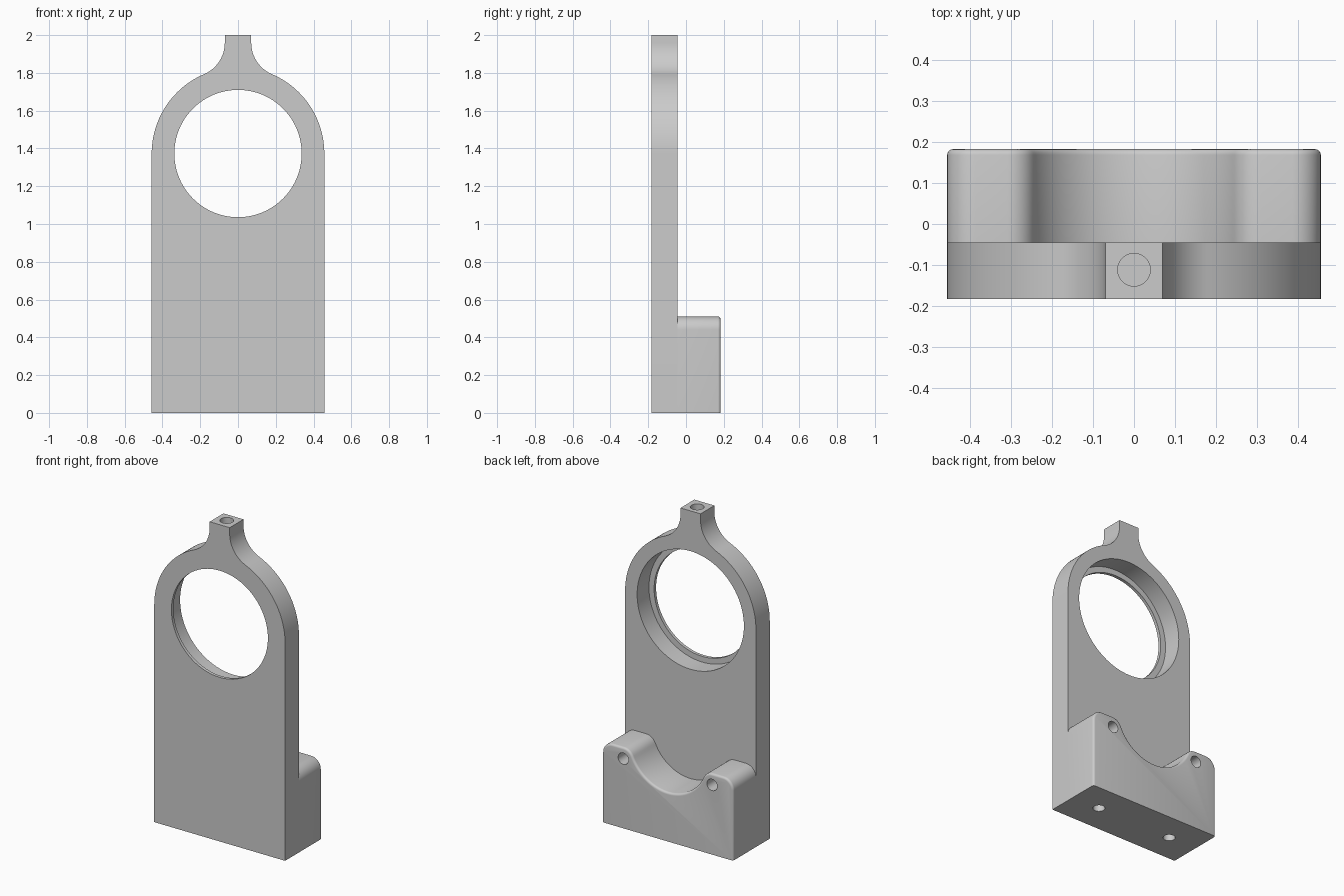
import bpy, bmesh
from math import acos, atan2, cos, sin, pi, radians
from mathutils import Vector

if "Cube" in bpy.data.objects:
    bpy.data.objects.remove(bpy.data.objects["Cube"], do_unlink=True)

# Overall dimensions
HALF_W = 0.457
FRONT, SEAT, BACK = -0.183, -0.045, 0.183
RING_Z = 1.373

grey = bpy.data.materials.new("plain_grey")
grey.use_nodes = True
grey.diffuse_color = (0.6, 0.6, 0.6, 1)
grey.node_tree.nodes["Principled BSDF"].inputs["Base Color"].default_value = (0.6, 0.6, 0.6, 1)


def arc(cx, cz, r, start, end, n):
    """Points along a circular arc in the xz plane."""
    angles = [start + (end - start) * i / n for i in range(n + 1)]
    return [(cx + r * cos(a), cz + r * sin(a)) for a in angles]


def mirrored(half):
    """Close a half profile with its reflection across x = 0."""
    return half + [(-x, z) for x, z in reversed(half) if x > 1e-6]


def extrude_profile(name, profile, y0, y1, round_back=0):
    bm = bmesh.new()
    face = bm.faces.new([bm.verts.new((x, y0, z)) for x, z in profile])
    moved = bmesh.ops.extrude_face_region(bm, geom=[face], use_keep_orig=True)["geom"]
    bmesh.ops.translate(bm, vec=(0, y1 - y0, 0),
                        verts=[g for g in moved if isinstance(g, bmesh.types.BMVert)])
    bmesh.ops.recalc_face_normals(bm, faces=bm.faces)
    if round_back:
        rim = [e for e in bm.edges
               if all(abs(v.co.y - y1) < 1e-5 for v in e.verts)
               and max(v.co.z for v in e.verts) > 1e-5]
        bmesh.ops.bevel(bm, geom=rim, offset=round_back, segments=4, profile=0.5,
                        affect='EDGES', clamp_overlap=False)
    mesh = bpy.data.meshes.new(name)
    bm.to_mesh(mesh)
    bm.free()
    mesh.materials.append(grey)
    obj = bpy.data.objects.new(name, mesh)
    bpy.context.collection.objects.link(obj)
    return obj


def drill(obj, start, end, radius, sides=32):
    """Cut a round hole running from start to end."""
    start, end = Vector(start), Vector(end)
    axis = end - start
    bpy.ops.mesh.primitive_cylinder_add(
        vertices=sides, radius=radius, depth=axis.length, location=(start + end) / 2,
        rotation=axis.to_track_quat('Z', 'Y').to_euler())
    cutter = bpy.context.object
    cutter.hide_render = True
    cutter.data.materials.append(grey)
    mod = obj.modifiers.new("hole", 'BOOLEAN')
    mod.operation, mod.solver, mod.object = 'DIFFERENCE', 'EXACT', cutter
    bpy.context.view_layer.objects.active = obj
    bpy.ops.object.modifier_apply(modifier=mod.name)
    bpy.data.objects.remove(cutter, do_unlink=True)


# Upright plate: straight sides, round head, filleted neck
neck, fillet = 0.07, 0.1815
fx = neck + fillet
tangent = acos(fx / (HALF_W + fillet))
fz = RING_Z + (HALF_W + fillet) * sin(tangent)
half = [(neck, 2.0)]
half += arc(fx, fz, fillet, pi, pi + tangent, 20)
half += arc(0, RING_Z, HALF_W, tangent, 0, 28)[1:]
half += [(HALF_W, 0)]
plate = extrude_profile("upright_plate", mirrored(half), FRONT, SEAT)

# Round opening with a thin front lip, and the blind hole in the neck
drill(plate, (0, FRONT - 0.1, RING_Z), (0, SEAT + 0.1, RING_Z), 0.337, 96)
drill(plate, (0, FRONT + 0.02, RING_Z), (0, SEAT + 0.1, RING_Z), 0.373, 96)
drill(plate, (0, -0.112, 2.1), (0, -0.112, 1.86), 0.04)

# Rear base block: two rounded shoulders around a saddle
sx, sz, sr = 0.31, 0.44, 0.07
saddle_z, saddle_r = 0.58, 0.27
slope = atan2(sz - saddle_z, sx)
half = arc(0, saddle_z, saddle_r, -pi / 2, slope, 24)
half += arc(sx, sz, sr, pi + slope, pi / 2, 8)[1:]
half += arc(HALF_W - sr, sz, sr, pi / 2, 0, 10)
half += [(HALF_W, 0)]
block = extrude_profile("base_block", mirrored(half), SEAT, BACK, round_back=0.014)

# Blind holes in the shoulders and in the underside
for side in (-1, 1):
    drill(block, (side * sx, BACK + 0.1, sz), (side * sx, BACK - 0.2, sz), 0.036)
    drill(block, (side * 0.263, 0, -0.1), (side * 0.263, 0, 0.2), 0.035)

# Smooth the curves, keep the machined edges sharp
bpy.ops.object.select_all(action='DESELECT')
for obj in (plate, block):
    obj.select_set(True)
bpy.context.view_layer.objects.active = plate
bpy.ops.object.shade_smooth_by_angle(angle=radians(30))
